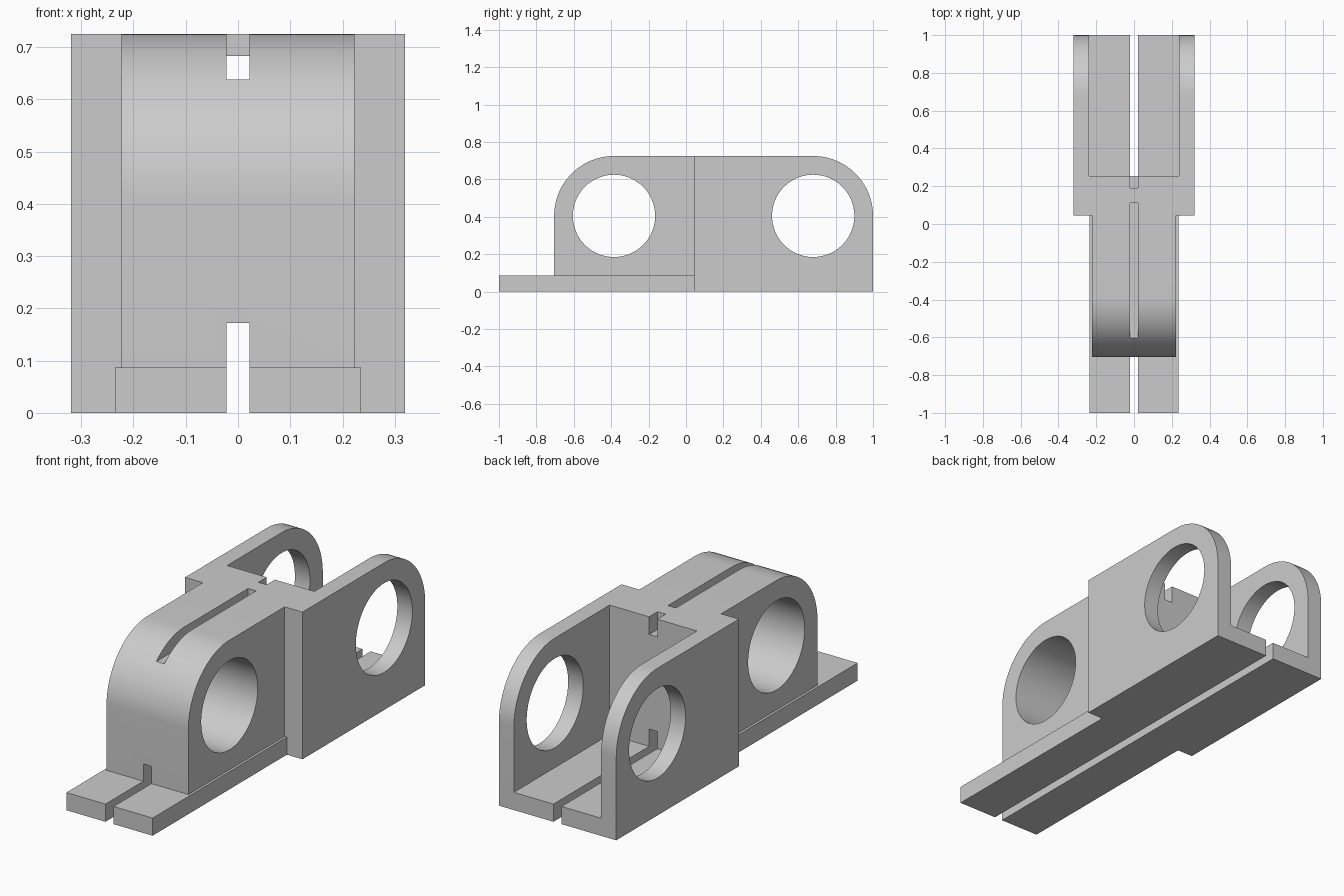
import bpy, math

if "Cube" in bpy.data.objects:
    bpy.data.objects.remove(bpy.data.objects["Cube"])

H = 0.725           # overall height
R = 0.32            # rounded end radius
HOLE = 0.22         # pin hole radius
CZ = H - R          # pin axis height
FRONT_Y, REAR_Y = -0.385, 0.68   # pin axis positions
JOIN_Y = 0.045      # where the tongue meets the yoke
FLOOR = 0.087


def prism(name, profile, half_width):
    """Extrude a (y, z) outline symmetrically along x."""
    n = len(profile)
    verts = [(s * half_width, y, z) for s in (-1, 1) for y, z in profile]
    faces = [tuple(reversed(range(n))), tuple(range(n, 2 * n))]
    faces += [(i, (i + 1) % n, n + (i + 1) % n, n + i) for i in range(n)]
    mesh = bpy.data.meshes.new(name)
    mesh.from_pydata(verts, [], faces)
    obj = bpy.data.objects.new(name, mesh)
    bpy.context.collection.objects.link(obj)
    return obj


def box(name, half_width, y0, y1, z0, z1):
    return prism(name, [(y0, z0), (y1, z0), (y1, z1), (y0, z1)], half_width)


def arc(cy, r, a0, a1, steps):
    angles = [math.radians(a0 + (a1 - a0) * i / steps) for i in range(steps + 1)]
    return [(cy + r * math.cos(a), CZ + r * math.sin(a)) for a in angles]


def combine(target, other, operation):
    """Apply a boolean and discard the second object."""
    mod = target.modifiers.new(operation.lower(), 'BOOLEAN')
    mod.operation, mod.solver, mod.object = operation, 'EXACT', other
    bpy.ops.object.select_all(action='DESELECT')
    bpy.context.view_layer.objects.active = target
    target.select_set(True)
    bpy.ops.object.modifier_apply(modifier=mod.name)
    bpy.data.objects.remove(other)


# Rear yoke with rounded upper back, hollowed between its two lugs
body = prism("link_body", [(JOIN_Y, 0), (REAR_Y + R, 0)]
             + arc(REAR_Y, R, 0, 90, 24) + [(JOIN_Y, H)], 0.32)
combine(body, box("yoke_gap", 0.238, 0.255, 1.2, FLOOR, 1), 'DIFFERENCE')

# Front tongue with rounded upper front
tongue = prism("tongue", [(FRONT_Y - R, 0), (0.15, 0), (0.15, H)]
               + arc(FRONT_Y, R, 90, 180, 24), 0.223)
combine(body, tongue, 'UNION')

# Base plate reaching out in front
combine(body, box("base_plate", 0.235, -1, 0.15, 0, FLOOR), 'UNION')

# Pin holes through tongue and lugs
for y in (FRONT_Y, REAR_Y):
    combine(body, prism("pin_hole", arc(y, HOLE, 0, 360, 96)[:-1], 0.5), 'DIFFERENCE')

# Slot along the underside, and upper slot passing beneath a small bridge
combine(body, box("lower_slot", 0.022, -1.2, 1.2, -0.1, 0.172), 'DIFFERENCE')
upper = [(-0.8, 0.638), (0.4, 0.638), (0.4, 0.8), (0.19, 0.8), (0.19, 0.683),
         (0.11, 0.683), (0.11, 0.8), (-0.8, 0.8)]
combine(body, prism("upper_slot", upper, 0.022), 'DIFFERENCE')

# Plain grey finish, smooth curves with sharp edges
grey = bpy.data.materials.new("grey")
grey.diffuse_color = (0.6, 0.6, 0.6, 1)
grey.use_nodes = True
grey.node_tree.nodes["Principled BSDF"].inputs["Base Color"].default_value = grey.diffuse_color
body.data.materials.clear()
body.data.materials.append(grey)
bpy.ops.object.select_all(action='DESELECT')
body.select_set(True)
bpy.context.view_layer.objects.active = body
bpy.ops.object.shade_smooth_by_angle(angle=math.radians(30))
